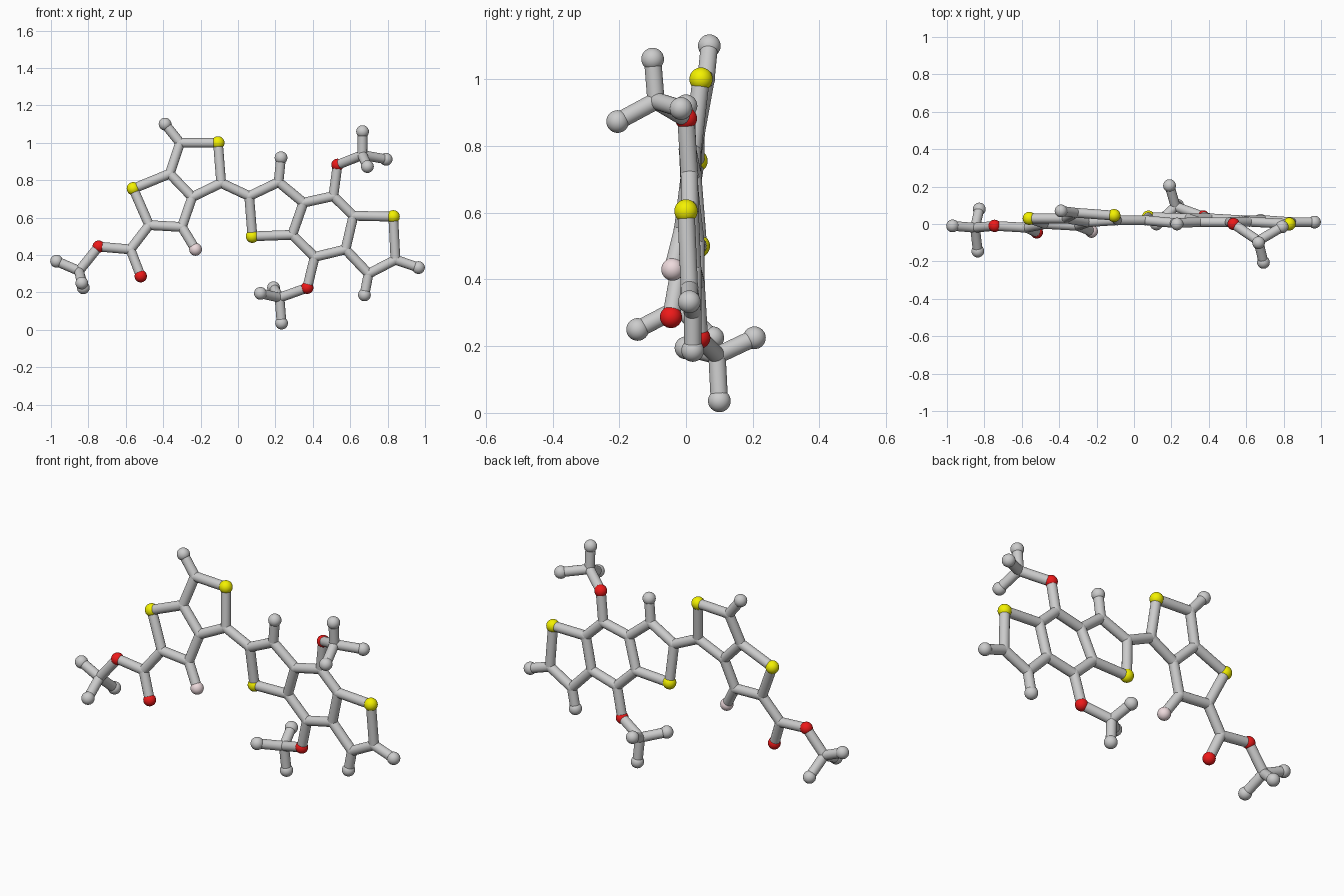
import bpy
from mathutils import Vector

if "Cube" in bpy.data.objects:
    bpy.data.objects.remove(bpy.data.objects["Cube"])

ROD, BALL = 0.026, 0.034


def material(name, rgb):
    m = bpy.data.materials.new(name)
    m.diffuse_color = (*rgb, 1)
    m.use_nodes = True
    m.node_tree.nodes["Principled BSDF"].inputs["Base Color"].default_value = m.diffuse_color
    return m


YELLOW = material("yellow", (0.9, 0.88, 0.0))
RED = material("red", (0.85, 0.01, 0.01))
PINK = material("pink", (0.85, 0.7, 0.72))

# Left fused double ring with its end stubs and ester arm
left = {
    "tip_l": (-.39, .07, 1.10), "l1": (-.31, .06, 1.00), "yellow_l1": (-.107, .045, 1.0),
    "l2": (-.09, .02, .785), "l3": (-.245, .01, .71), "l4": (-.365, .03, .835),
    "yellow_l2": (-.56, .03, .755), "l5": (-.475, 0, .56), "l6": (-.30, -.01, .55),
    "pink_l": (-.227, -.04, .43), "l7": (-.575, -.02, .43), "red_l1": (-.52, -.045, .287),
    "red_l2": (-.745, -.01, .445),
}
# Right fused triple ring with its end stubs
right = {
    "r1": (.06, .02, .715), "yellow_r1": (.077, .037, .50), "r2": (.29, .03, .508),
    "r3": (.35, .01, .68), "r4": (.217, .005, .79), "tip_r1": (.23, 0, .92),
    "r5": (.51, .01, .715), "r6": (.617, .012, .61), "r7": (.575, .02, .43),
    "r8": (.41, .03, .39), "yellow_r2": (.83, 0, .605), "r9": (.842, .01, .375),
    "tip_r2": (.965, .01, .333), "r10": (.698, .02, .30), "tip_r3": (.676, .02, .187),
    "red_r1": (.532, 0, .882), "red_r2": (.37, .04, .225),
}
# Three-pronged end groups: hub then prongs
prongs = {
    "red_l2": [(-.85, -.02, .315), (-.97, -.01, .367), (-.835, -.145, .25), (-.827, .08, .225)],
    "red_r1": [(.665, -.09, .935), (.666, -.10, 1.06), (.792, -.015, .912), (.692, -.205, .873)],
    "red_r2": [(.222, .093, .172), (.12, 0, .195), (.233, .10, .036), (.19, .205, .225)],
}
# Chains of joined points; closed rings repeat their first point
chains = [
    "l1 yellow_l1 l2 l3 l4 l1 tip_l", "l4 yellow_l2 l5 l6 l3", "l6 pink_l",
    "l5 l7 red_l2", "l7 red_l1", "l2 r1 yellow_r1 r2 r3 r4 r1", "r4 tip_r1",
    "r3 r5 r6 r7 r8 r2", "r6 yellow_r2 r9 r10 r7", "r9 tip_r2", "r10 tip_r3",
    "r5 red_r1", "r8 red_r2",
]

points = {**left, **right}
for base, group in prongs.items():
    side = base.replace("red_", "")
    points["hub_" + side] = group[0]
    chains.append(f"{base} hub_{side}")
    for i, p in enumerate(group[1:], 1):
        points[f"tip_{side}_prong{i}"] = p
        chains.append(f"hub_{side} tip_{side}_prong{i}")


def finish(name, mat=None):
    ob = bpy.context.object
    ob.name = name
    bpy.ops.object.shade_smooth_by_angle()
    if mat:
        ob.data.materials.append(mat)


# Balls: large at tips and coloured points, rod-sized at plain joints
kinds = {"yellow": (0.035, YELLOW, "yellow_ball"), "red": (0.033, RED, "red_ball"),
         "pink": (BALL, PINK, "pink_ball"), "tip": (BALL, None, "end_ball")}
for key, p in points.items():
    r, mat, name = kinds.get(key.split("_")[0], (ROD + 0.001, None, "joint"))
    bpy.ops.mesh.primitive_uv_sphere_add(segments=32, ring_count=16, radius=r, location=p)
    finish(name, mat)

# Rods between joined points
for chain in chains:
    keys = chain.split()
    for a, b in zip(keys, keys[1:]):
        p, q = Vector(points[a]), Vector(points[b])
        d = q - p
        bpy.ops.mesh.primitive_cylinder_add(
            vertices=24, radius=ROD, depth=d.length, location=(p + q) / 2,
            rotation=d.to_track_quat('Z', 'Y').to_euler())
        finish("rod")
